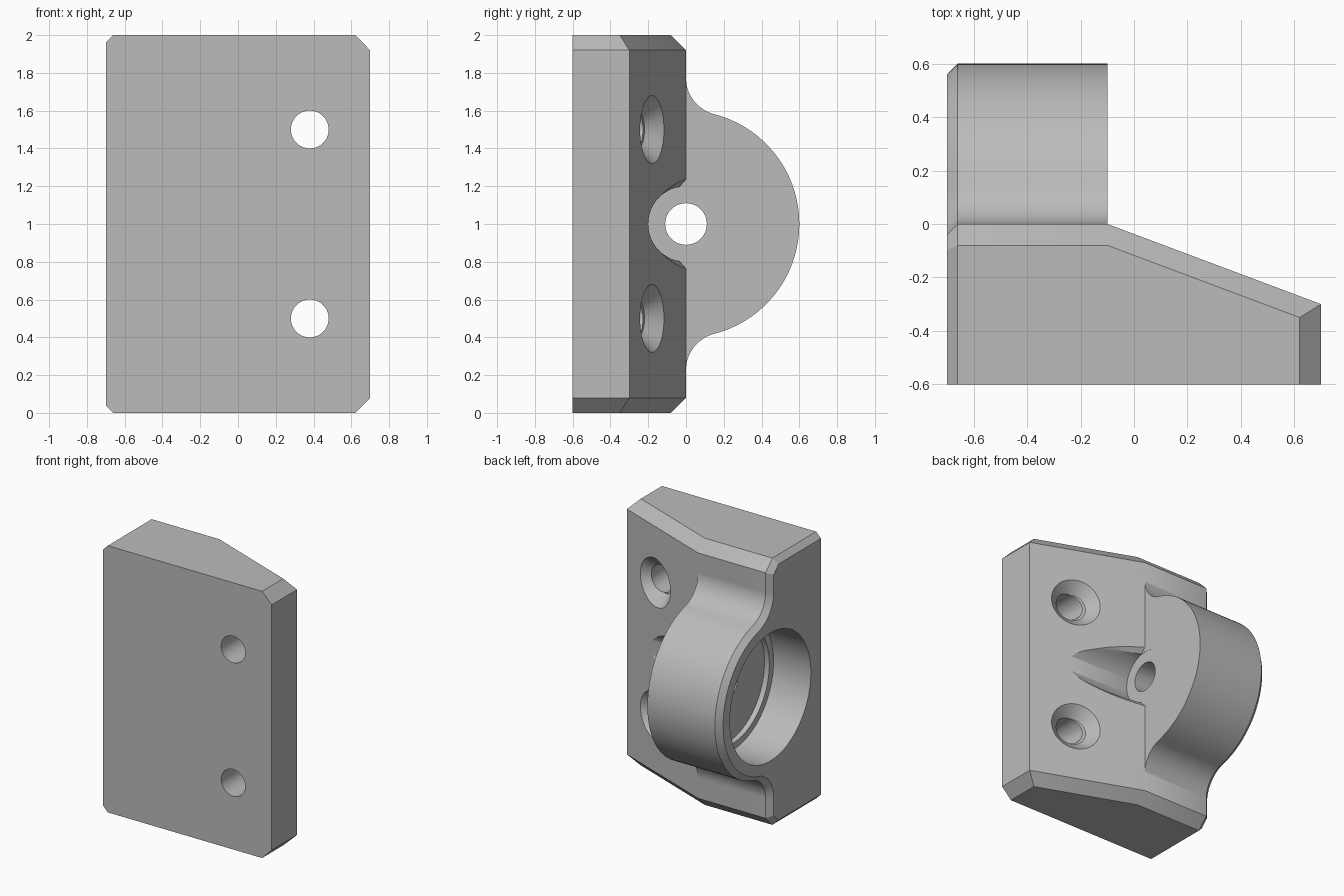
import bpy, bmesh
from math import sin, cos, pi, sqrt, asin
from mathutils import Vector

cube = bpy.data.objects.get("Cube")
if cube:
    bpy.data.objects.remove(cube, do_unlink=True)


def loft(name, sections):
    """Closed solid through sections that share one point count."""
    bm = bmesh.new()
    rings = [[bm.verts.new(p) for p in s] for s in sections]
    n = len(rings[0])
    for a, b in zip(rings, rings[1:]):
        for i in range(n):
            j = (i + 1) % n
            bm.faces.new((a[i], a[j], b[j], b[i]))
    bm.faces.new(rings[0])
    bm.faces.new(rings[-1])
    bmesh.ops.remove_doubles(bm, verts=bm.verts, dist=1e-5)
    bmesh.ops.dissolve_limit(bm, angle_limit=0.005, verts=bm.verts, edges=bm.edges)
    bmesh.ops.recalc_face_normals(bm, faces=bm.faces)
    mesh = bpy.data.meshes.new(name)
    bm.to_mesh(mesh)
    bm.free()
    obj = bpy.data.objects.new(name, mesh)
    bpy.context.collection.objects.link(obj)
    return obj


def turned(name, origin, axis, steps, count=64):
    """Round solid along an axis, from (distance, radius) steps."""
    axis = Vector(axis).normalized()
    u = axis.orthogonal().normalized()
    v = axis.cross(u)
    angles = [2 * pi * i / count for i in range(count)]
    return loft(name, [[Vector(origin) + axis * t + (u * cos(a) + v * sin(a)) * r
                        for a in angles] for t, r in steps])


def outline(d):
    """Side outline (y, z) with the rounded lug, inset by d."""
    k = d * (sqrt(2) - 1)
    half = [(-0.6, d), (-0.08 - k, d), (-d, 0.08 + k)]
    rise = sqrt(0.8 ** 2 - 0.2 ** 2)
    tilt = asin(rise / 0.8)
    # concave fillet, then the lower half of the lug arc
    for i in range(17):
        a = pi - tilt * i / 16
        half.append((0.2 + (0.2 + d) * cos(a), 1 - rise + (0.2 + d) * sin(a)))
    for i in range(1, 25):
        a = -tilt * (1 - i / 24)
        half.append(((0.6 - d) * cos(a), 1 + (0.6 - d) * sin(a)))
    return half + [(y, 2 - z) for y, z in reversed(half[:-1])]


# Bracket body: lug side, then the plate sloping down to the thin edge
full = outline(0)


def plate(x, drop, trim=0):
    pts = []
    for y, z in full:
        if y > -0.5:
            y = min(y, 0) - drop
        if trim:
            y = -0.6 if y == -0.6 else -drop
        pts.append((x, y, min(max(z, trim), 2 - trim)))
    return pts


body = loft("bracket_body", [
    [(-0.7, y, z) for y, z in outline(0.04)],
    [(-0.66, y, z) for y, z in full],
    [(-0.1, y, z) for y, z in full],
    plate(-0.1, 0),
    plate(0.62, 0.27),
    plate(0.7, 0.3, 0.08)])

# Stepped bore, axle hole and the round relief on the sloping side
cutters = [turned("bore_cutter", (0, 0, 1), (1, 0, 0), [
    (-0.8, 0.48), (-0.39, 0.48), (-0.39, 0.43), (-0.35, 0.43),
    (-0.35, 0.11), (-0.101, 0.11), (-0.101, 0.2), (0.9, 0.2)], 96)]

# Softened rim of the relief, fading out down the slope
rim = []
for i in range(7):
    s = -0.14 * i / 6
    c = 0.04 - 0.03 * i / 6
    wide = sqrt(0.04 - s * s) + c + 0.03
    low = sqrt(0.04 - (s - c) ** 2) - 0.005
    rim.append([(-0.099 - s / 0.375, y, 1 + w) for y, w in
                ((s + 0.03, -wide), (s - c, -low), (s - c, low), (s + 0.03, wide))])
cutters.append(loft("rim_cutter", rim))

# Screw holes with countersinks square to the slope
for z in (0.5, 1.5):
    cutters.append(turned("screw_cutter", (0.38, 0, z), (0, 1, 0),
                          [(-0.7, 0.1), (0, 0.1)]))
    cutters.append(turned("countersink_cutter", (0.38, -0.18, z), (0.3, 0.8, 0),
                          [(-0.08, 0.1), (0.05, 0.23)]))

bpy.ops.object.select_all(action="DESELECT")
body.select_set(True)
bpy.context.view_layer.objects.active = body
for cutter in cutters:
    cutter.hide_render = True
    cut = body.modifiers.new("cut", "BOOLEAN")
    cut.operation = "DIFFERENCE"
    cut.solver = "EXACT"
    cut.object = cutter
    bpy.ops.object.modifier_apply(modifier=cut.name)
    bpy.data.objects.remove(cutter, do_unlink=True)

# Plain grey finish
grey = bpy.data.materials.new("plain_grey")
grey.use_nodes = True
color = (0.5, 0.5, 0.5, 1)
grey.diffuse_color = color
grey.node_tree.nodes["Principled BSDF"].inputs["Base Color"].default_value = color
body.data.materials.clear()
body.data.materials.append(grey)

bpy.ops.object.shade_smooth_by_angle(angle=pi / 7)
normals = body.modifiers.new("even_normals", "WEIGHTED_NORMAL")
normals.keep_sharp = True
